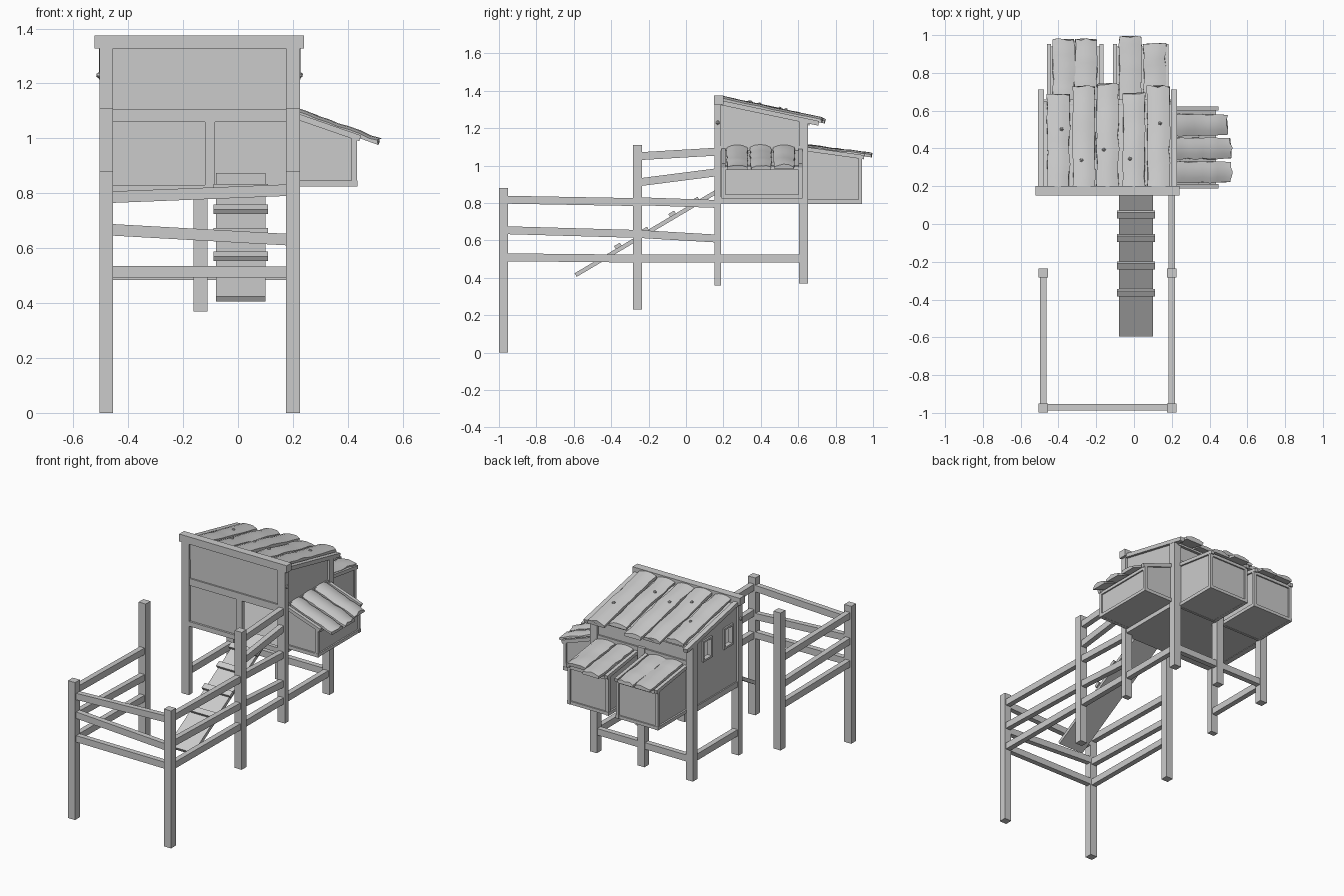
import bpy, bmesh, math, random
from mathutils import Vector

random.seed(4)
cube = bpy.data.objects.get("Cube")
if cube:
    bpy.data.objects.remove(cube, do_unlink=True)

grey = bpy.data.materials.new("weathered_grey")
grey.use_nodes = True
GREY = (0.6, 0.6, 0.6, 1)
grey.diffuse_color = GREY
grey.node_tree.nodes["Principled BSDF"].inputs["Base Color"].default_value = GREY


def finish(name, bm):
    bmesh.ops.recalc_face_normals(bm, faces=bm.faces)
    mesh = bpy.data.meshes.new(name)
    bm.to_mesh(mesh)
    bm.free()
    mesh.materials.append(grey)
    ob = bpy.data.objects.new(name, mesh)
    bpy.context.collection.objects.link(ob)
    return ob


def box(name, x, y, z):
    """Box from three (low, high) ranges."""
    bm = bmesh.new()
    bmesh.ops.create_cube(bm, size=1)
    for v in bm.verts:
        v.co = [r[0] + (c + 0.5) * (r[1] - r[0]) for r, c in zip((x, y, z), v.co)]
    return finish(name, bm)


def prism(name, axis, profile, lo, hi):
    """Profile of (depth, z) points extruded along x or y."""
    bm = bmesh.new()
    put = (lambda t, d, z: (t, d, z)) if axis == "x" else (lambda t, d, z: (d, t, z))
    a, b = [[bm.verts.new(put(t, d, z)) for d, z in profile] for t in (lo, hi)]
    bm.faces.new(a)
    bm.faces.new(b)
    for i in range(len(a)):
        j = (i + 1) % len(a)
        bm.faces.new((a[i], a[j], b[j], b[i]))
    return finish(name, bm)


def aim(ob, p, q):
    ob.location = p
    ob.rotation_mode = "QUATERNION"
    ob.rotation_quaternion = (Vector(q) - Vector(p)).to_track_quat("Y", "Z")
    return ob


def beam(name, p, q, w=0.034, h=0.042):
    """Straight timber between two centre points."""
    length = (Vector(q) - Vector(p)).length
    return aim(box(name, (-w / 2, w / 2), (0, length), (-h / 2, h / 2)), p, q)


def plank(name, p, q, w, t=0.028, nails=1):
    """Rough roof board with a domed top and uneven edges."""
    length = (Vector(q) - Vector(p)).length
    bm = bmesh.new()
    rings, steps = [], 8
    for i in range(steps + 1):
        half = w / 2 * random.uniform(0.91, 1.03)
        shift = random.uniform(-0.03, 0.03) * w
        lift = random.uniform(-0.003, 0.003)
        ring = [bm.verts.new((half, i / steps * length, -t / 2)),
                bm.verts.new((-half, i / steps * length, -t / 2))]
        for k in range(5):
            u = -1 + k / 2
            end = random.uniform(-0.012, 0.004) if i == steps else 0
            ring.append(bm.verts.new((u * half + shift, i / steps * length + end,
                                      t * (0.5 - 0.45 * u * u) + lift)))
        rings.append(ring)
    n = len(rings[0])
    for a, b in zip(rings, rings[1:]):
        for i in range(n):
            j = (i + 1) % n
            bm.faces.new((a[i], a[j], b[j], b[i]))
    bm.faces.new(rings[0])
    bm.faces.new(rings[-1])
    ob = aim(finish(name, bm), p, q)
    bpy.ops.object.select_all(action="DESELECT")
    ob.select_set(True)
    bpy.context.view_layer.objects.active = ob
    bpy.ops.object.shade_smooth_by_angle(angle=math.radians(40))
    for k in range(nails):
        bm = bmesh.new()
        bmesh.ops.create_icosphere(bm, subdivisions=1, radius=0.011)
        spot = Vector(p).lerp(Vector(q), random.uniform(0.25, 0.65))
        nail = finish(name + "_nail", bm)
        nail.location = spot + Vector((random.uniform(-0.2, 0.2) * w, 0, t / 2))


LEFT, RIGHT = -0.48, 0.2
SIDES = (("right", LEFT), ("left", RIGHT))

# Upright posts of the fence and the house
for side, x in SIDES:
    for part, y, z in (("fence_front_post", -0.975, (0, 0.88)),
                       ("fence_middle_post", -0.26, (0.23, 1.11)),
                       ("house_front_post", 0.17, (0.36, 1.35)),
                       ("house_back_post", 0.628, (0.37, 1.24))):
        d = 0.018 if part == "house_front_post" else 0.024
        box(f"{side}_{part}", (x - 0.025, x + 0.025), (y - d, y + d), z)
box("centre_back_post", (-0.162, -0.112), (0.605, 0.652), (0.37, 1.13))

# Fence rails
for level, a, b in (("low", 0.515, 0.512), ("middle", 0.668, 0.63), ("top", 0.785, 0.812)):
    beam(f"front_{level}_rail", (LEFT, -0.97, a), (RIGHT, -0.97, b))
for side, x in SIDES:
    for level, a, b in (("low", 0.51, 0.503), ("middle", 0.655, 0.635), ("top", 0.818, 0.805)):
        beam(f"{side}_{level}_rail", (x, -0.97, a), (x, -0.26, b))
    beam(f"{side}_under_rail", (x, 0.17, 0.503), (x, 0.63, 0.503))
for level, a, b in (("low", 0.503, 0.503), ("middle", 0.635, 0.61), ("top", 0.81, 0.795),
                    ("high", 0.91, 0.965), ("upper", 1.05, 1.075)):
    beam(f"left_{level}_gate_rail", (RIGHT, -0.26, a), (RIGHT, 0.17, b))
beam("back_under_rail", (LEFT, 0.63, 0.505), (RIGHT, 0.63, 0.505))

# House shell
SLOPE = [(0.165, 0.8), (0.635, 0.8), (0.635, 1.24), (0.165, 1.34)]
prism("left_wall", "x", SLOPE, 0.19, 0.21)
right_wall = prism("right_wall", "x", SLOPE, -0.49, -0.47)
box("floor", (-0.48, 0.2), (0.17, 0.63), (0.8, 0.825))
box("back_wall", (-0.48, 0.2), (0.615, 0.635), (0.8, 1.235))
prism("roof_deck", "x", [(0.165, 1.322), (0.66, 1.215), (0.66, 1.228), (0.165, 1.336)], -0.48, 0.2)
box("front_upper_wall", (-0.48, 0.2), (0.168, 0.182), (1.06, 1.34))
box("front_lower_panel", (-0.48, -0.1), (0.168, 0.182), (0.8, 1.08))

# Two small windows cut through one side
for i, y in enumerate((0.28, 0.49)):
    cutter = box(f"window_cutter_{i}", (-0.55, -0.42), (y - 0.035, y + 0.035), (1.1, 1.21))
    cutter.hide_render = True
    cutter.hide_viewport = True
    cut = right_wall.modifiers.new("window", "BOOLEAN")
    cut.operation = "DIFFERENCE"
    cut.solver = "EXACT"
    cut.object = cutter
    for dy in (-0.041, 0.041):
        box("window_jamb", (-0.5, -0.468), (y + dy - 0.006, y + dy + 0.006), (1.09, 1.22))
    for z in (1.094, 1.216):
        box("window_ledge", (-0.5, -0.468), (y - 0.047, y + 0.047), (z - 0.006, z + 0.006))

# House framing
box("front_sill", (-0.455, 0.175), (0.155, 0.18), (0.8, 0.83))
box("front_lintel", (-0.455, 0.175), (0.158, 0.18), (1.06, 1.105))
box("front_board", (-0.455, 0.175), (0.163, 0.18), (1.225, 1.33))
box("door_stile", (-0.12, -0.083), (0.158, 0.185), (0.83, 1.06))
box("ridge_beam", (-0.522, 0.24), (0.15, 0.2), (1.328, 1.375))
box("back_lintel", (-0.455, 0.175), (0.63, 0.645), (1.09, 1.125))
box("back_sill", (-0.455, 0.175), (0.63, 0.645), (0.795, 0.83))
for side, x in SIDES:
    box(f"{side}_sill", (x - 0.018, x + 0.018), (0.185, 0.61), (0.797, 0.832))
    beam(f"{side}_rafter", (x + math.copysign(0.012, x), 0.16, 1.342),
         (x + math.copysign(0.012, x), 0.71, 1.226), 0.03, 0.025)
    bm = bmesh.new()
    bmesh.ops.create_icosphere(bm, subdivisions=1, radius=0.012)
    finish(f"{side}_peg", bm).location = (x + math.copysign(0.026, x), 0.17, 1.23)
box("left_lintel", (0.19, 0.217), (0.185, 0.61), (1.08, 1.105))

# Main roof boards
for x, end in ((-0.4, 0.69), (-0.265, 0.73), (-0.14, 0.745), (0, 0.695), (0.13, 0.73)):
    plank("roof_board", (x, 0.19, 1.358), (x, end, 1.358 - 0.215 * (end - 0.19)), 0.12, nails=1)


def nest_box(name, axis, near, far, lo, hi, z0, z_near, z_far):
    """Lean-to box with corner battens, bottom trim and side rafters."""
    prism(name, axis, [(near, z0), (far, z0), (far, z_far), (near, z_near)], lo, hi)
    place = (lambda d, t, z: (t, d, z)) if axis == "x" else (lambda d, t, z: (d, t, z))
    for t in (lo, hi):
        beam(name + "_bottom_trim", place(near, t, z0 + 0.01), place(far + 0.01, t, z0 + 0.01), 0.022, 0.022)
        beam(name + "_rafter", place(near, t, z_near), place(far + 0.02, t, z_far), 0.022, 0.022)
        box(name + "_batten", *place((far - 0.011, far + 0.009), (t - 0.01, t + 0.01), (z0, z_far)))
    for z in (z0 + 0.01, z_far - 0.012):
        beam(name + "_end_trim", place(far, lo, z), place(far, hi, z), 0.018, 0.02)


# Two nest boxes at the back and one on the side
nest_box("back_nest_box_a", "x", 0.63, 0.932, -0.45, -0.172, 0.797, 1.09, 1.045)
nest_box("back_nest_box_b", "x", 0.63, 0.932, -0.1, 0.172, 0.797, 1.09, 1.045)
nest_box("side_nest_box", "y", 0.2, 0.425, 0.2, 0.612, 0.825, 1.085, 1.0)
for x, end in ((-0.372, 0.98), (-0.255, 0.98), (-0.02, 0.995), (0.11, 0.955)):
    plank("back_box_board", (x, 0.64, 1.102), (x, end, 1.102 - 0.13 * (end - 0.64)), 0.12, 0.024, 0)
for y, end in ((0.275, 0.515), (0.4, 0.515), (0.525, 0.495)):
    plank("side_box_board", (0.21, y, 1.098), (end, y, 1.098 - 0.36 * (end - 0.21)), 0.115, 0.026, 0)

# Ramp with cleats
foot, head = Vector((0.01, -0.59, 0.415)), Vector((0.01, 0.17, 0.865))
beam("ramp", foot, head, 0.18, 0.022)
for y in (-0.355, -0.21, -0.065, 0.06):
    c = foot.lerp(head, (y - foot.y) / (head.y - foot.y)) + Vector((0, -0.009, 0.016))
    along = (head - foot).normalized() * 0.018
    cleat = beam("ramp_cleat", c - along, c + along, 0.2, 0.02)
